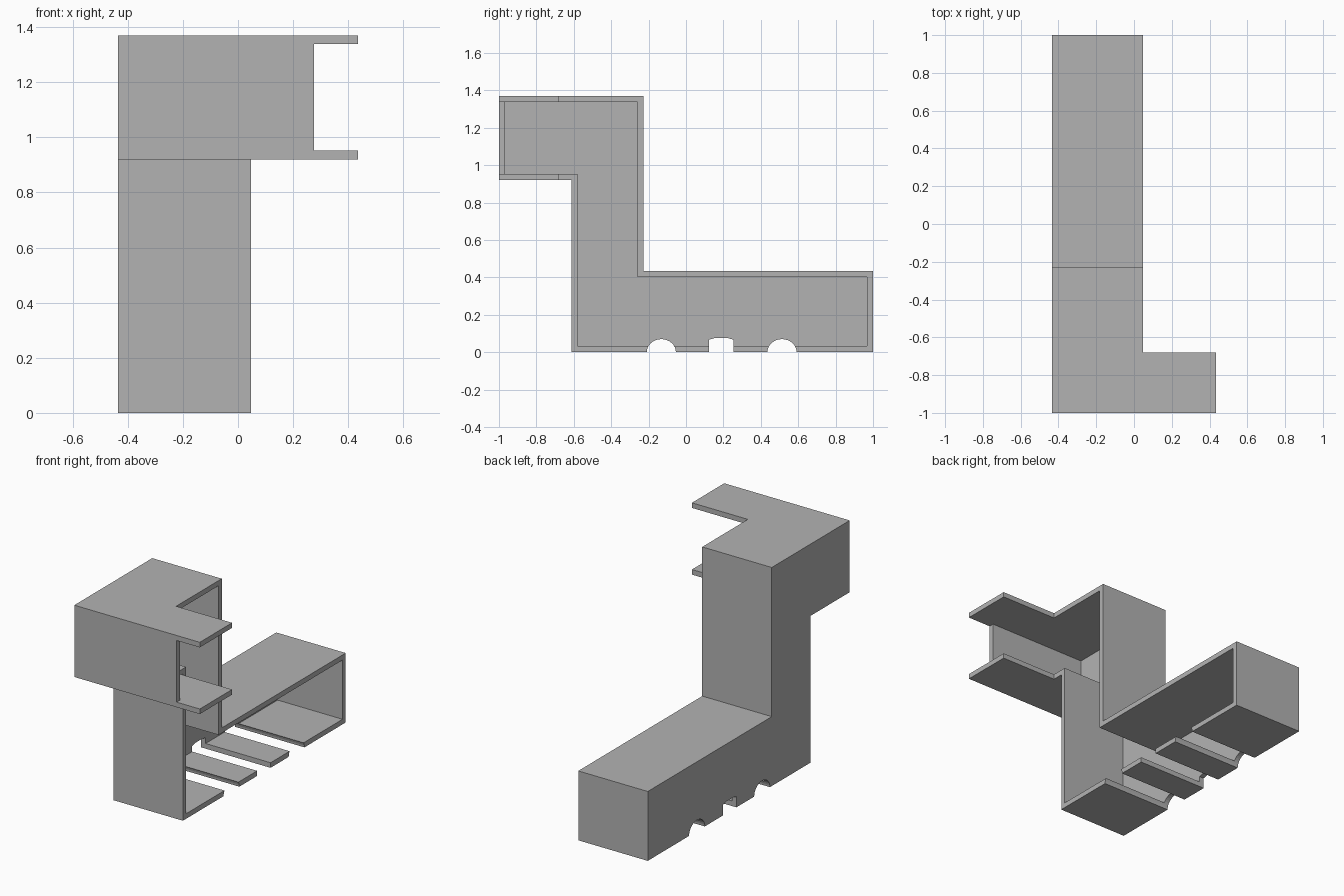
import bpy, bmesh
from math import sin, cos, pi

if "Cube" in bpy.data.objects:
    bpy.data.objects.remove(bpy.data.objects["Cube"])

WALL = 0.032
LEFT, OPEN_SIDE, TAB_END = -0.435, 0.047, 0.435

grey = bpy.data.materials.new("plain grey")
grey.use_nodes = True
grey.diffuse_color = (0.45, 0.45, 0.45, 1)
grey.node_tree.nodes["Principled BSDF"].inputs["Base Color"].default_value = grey.diffuse_color


def prism(name, outline, x0, x1):
    """Extrude a (y, z) outline along x."""
    bm = bmesh.new()
    face = bm.faces.new([bm.verts.new((x0, y, z)) for y, z in outline])
    moved = bmesh.ops.extrude_face_region(bm, geom=[face])["geom"]
    bmesh.ops.translate(bm, vec=(x1 - x0, 0, 0),
                        verts=[v for v in moved if isinstance(v, bmesh.types.BMVert)])
    bmesh.ops.recalc_face_normals(bm, faces=bm.faces)
    mesh = bpy.data.meshes.new(name)
    bm.to_mesh(mesh)
    bm.free()
    mesh.materials.append(grey)
    obj = bpy.data.objects.new(name, mesh)
    bpy.context.collection.objects.link(obj)
    return obj


def rect(y0, y1, z0, z1):
    return [(y0, z0), (y1, z0), (y1, z1), (y0, z1)]


def cut(target, cutter):
    """Subtract the cutter for good and remove it."""
    mod = target.modifiers.new(cutter.name, "BOOLEAN")
    mod.operation, mod.solver, mod.object = "DIFFERENCE", "EXACT", cutter
    bpy.context.view_layer.objects.active = target
    bpy.ops.object.modifier_apply(modifier=mod.name)
    bpy.data.objects.remove(cutter)


def stepped(inset):
    """Stepped side outline: head, column and long foot."""
    i = inset
    return [(-1 + i, 0.92 + i), (-0.613 + i, 0.92 + i), (-0.613 + i, i), (1 - i, i),
            (1 - i, 0.435 - i), (-0.228 - i, 0.435 - i), (-0.228 - i, 1.37 - i), (-1 + i, 1.37 - i)]


# Hollow shell, open on one side
shell = prism("stepped_shell", stepped(0), LEFT, TAB_END)
cut(shell, prism("cavity", stepped(WALL), LEFT + WALL, 1))

# Trim back to the open side, leaving the head tabs
cut(shell, prism("side_trim", rect(-0.68, 1.2, -0.2, 1.6), OPEN_SIDE, 1))

# Shorten the front wall between the two tabs
cut(shell, prism("front_trim", rect(-1.1, -0.9, 0.92 + WALL, 1.37 - WALL), 0.275, 1))

# Two arched slots and a squarer one between them, through floor and side wall
for y in (-0.132, 0.513):
    arch = [(y + 0.078 * cos(a * pi / 16), 0.07 * sin(a * pi / 16)) for a in range(17)]
    cut(shell, prism("arch_slot", [(y - 0.078, -0.1), (y + 0.078, -0.1)] + arch, -1, 1))
middle = [(0.122, -0.1), (0.255, -0.1), (0.255, 0.067), (0.225, 0.075), (0.152, 0.075), (0.122, 0.067)]
cut(shell, prism("middle_slot", middle, -1, 1))
